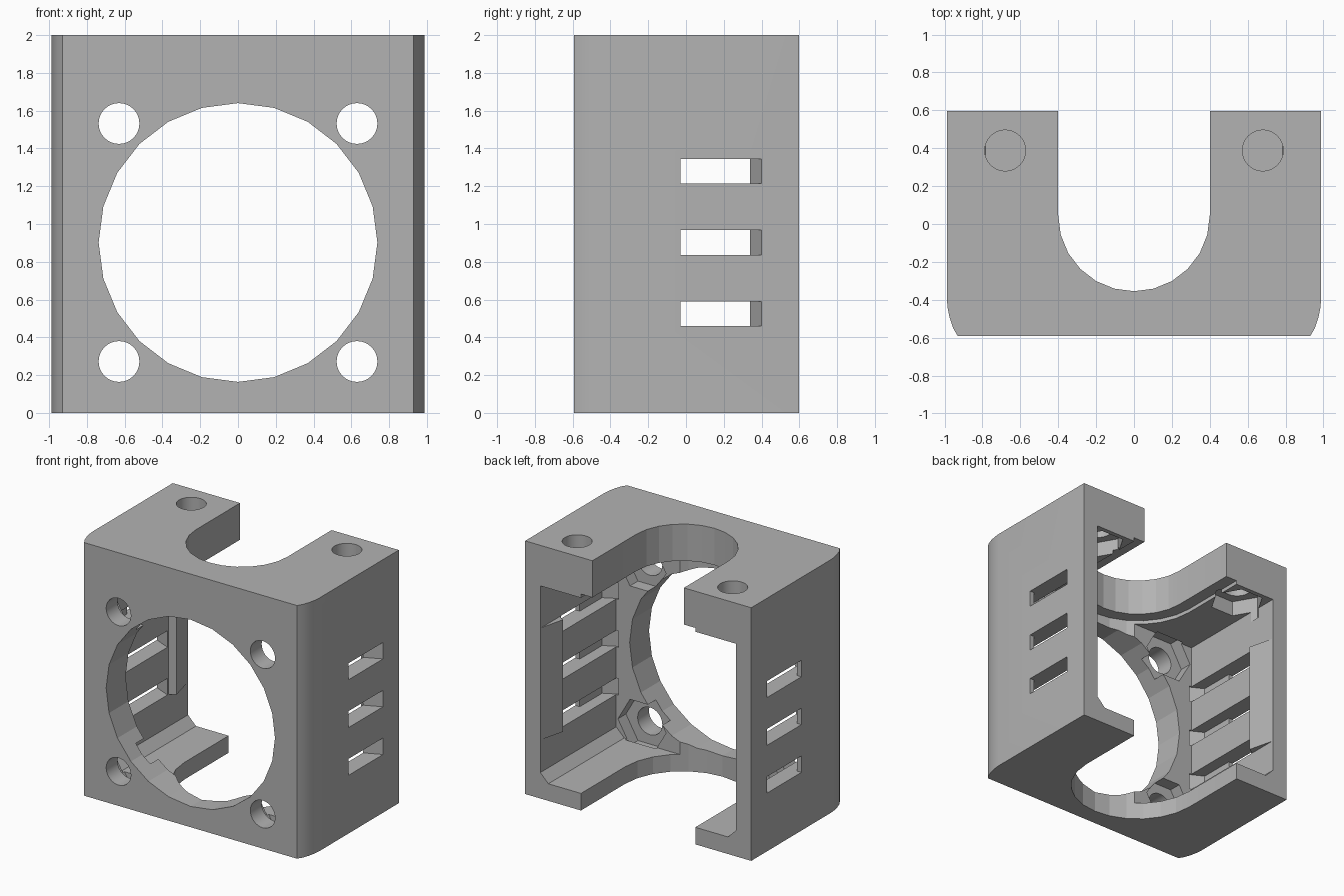
import bpy, bmesh, math
from mathutils import Matrix

cube = bpy.data.objects.get("Cube")
if cube:
    bpy.data.objects.remove(cube, do_unlink=True)

grey = bpy.data.materials.new("mid grey")
grey.use_nodes = True
COLOUR = (0.45, 0.45, 0.45, 1)
grey.diffuse_color = COLOUR
grey.node_tree.nodes["Principled BSDF"].inputs["Base Color"].default_value = COLOUR


def prism(name, profile, low, high, axis="z"):
    """Extrude a profile; axis z uses (x, y) points, axis y uses (x, z) points."""
    bm = bmesh.new()
    place = (lambda u, v, w: (u, v, w)) if axis == "z" else (lambda u, v, w: (u, w, v))
    a = [bm.verts.new(place(u, v, low)) for u, v in profile]
    b = [bm.verts.new(place(u, v, high)) for u, v in profile]
    bm.faces.new(a)
    bm.faces.new(b[::-1])
    for i in range(len(a)):
        j = (i + 1) % len(a)
        bm.faces.new((a[j], a[i], b[i], b[j]))
    bmesh.ops.recalc_face_normals(bm, faces=bm.faces)
    mesh = bpy.data.meshes.new(name)
    bm.to_mesh(mesh)
    bm.free()
    obj = bpy.data.objects.new(name, mesh)
    bpy.context.collection.objects.link(obj)
    mesh.materials.append(grey)
    return obj


def circle(x, y, r, sides):
    return [(x + r * math.cos(math.tau * i / sides), y + r * math.sin(math.tau * i / sides))
            for i in range(sides)]


def u_shape(r, y):
    """Half round end towards the front, open at the back."""
    arc = [(r * math.cos(math.pi + math.pi * i / 12), y + r * math.sin(math.pi + math.pi * i / 12))
           for i in range(13)]
    return arc + [(r, 0.9), (-r, 0.9)]


def mirrored(points):
    return points + [(-x, y) for x, y in reversed(points)]


# Outer shell with rounded front corners
BACK, FRONT = 0.597, -0.592
housing = prism("housing", mirrored([(0.93, FRONT), (0.955, -0.55), (0.972, -0.5),
                                     (0.983, -0.45), (0.988, -0.4), (0.988, BACK)]), 0, 2)
cutters = []


def cut(*args, **kw):
    obj = prism("cutter", *args, **kw)
    obj.hide_render = True
    cutters.append(obj)


# Cavity, open at the back, with sloped lower corners
cut(mirrored([(0.785, 0.135), (0.855, 0.205), (0.855, 1.68)]), -0.35, 0.9, "y")
# Wide cut through the floor, narrow one through the roof
cut(u_shape(0.5, 0.045), -0.1, 1.71)
cut(u_shape(0.4, 0.045), 1.5, 2.1)
# Round front opening
cut(circle(0, 0.902, 0.738, 24), -0.8, -0.2, "y")

for side in (-1, 1):
    # Front screw holes with hexagonal nut seats
    for z in (0.272, 1.532):
        cut(circle(side * 0.63, z, 0.108, 32), -0.8, -0.2, "y")
        cut(circle(side * 0.63, z, 0.21, 6), -0.45, -0.33, "y")
    # Roof screw holes with hexagonal nut seats
    cut(circle(side * 0.68, 0.388, 0.108, 32), 1.5, 2.1)
    cut(circle(side * 0.68, 0.388, 0.2, 6), 1.6, 1.8)
    # Side vents, widening towards the front on the inside
    vent = [(1.01, 0.409), (0.835, 0.331), (0.835, -0.37), (0.95, -0.31), (0.95, -0.03), (1.01, -0.03)]
    for z in (0.46, 0.837, 1.215):
        cut([(side * x, y) for x, y in vent], z, z + 0.13)

for obj in cutters:
    mod = housing.modifiers.new("cut", "BOOLEAN")
    mod.operation = "DIFFERENCE"
    mod.solver = "EXACT"
    mod.object = obj
graph = bpy.context.evaluated_depsgraph_get()
housing.data = bpy.data.meshes.new_from_object(housing.evaluated_get(graph))
housing.modifiers.clear()
for obj in cutters:
    bpy.data.objects.remove(obj, do_unlink=True)

# Snap ridges inside the side walls
ridge = [(0.87, 0.36), (0.855, 0.355), (0.805, 0.385), (0.855, 0.585), (0.87, 0.585)]
for side, name in ((1, "left_snap_ridge"), (-1, "right_snap_ridge")):
    prism(name, [(side * x, y) for x, y in ridge], 0.46, 1.345)

bpy.ops.object.select_all(action="DESELECT")
housing.select_set(True)
bpy.context.view_layer.objects.active = housing
bpy.ops.object.shade_smooth_by_angle(angle=math.radians(14))
